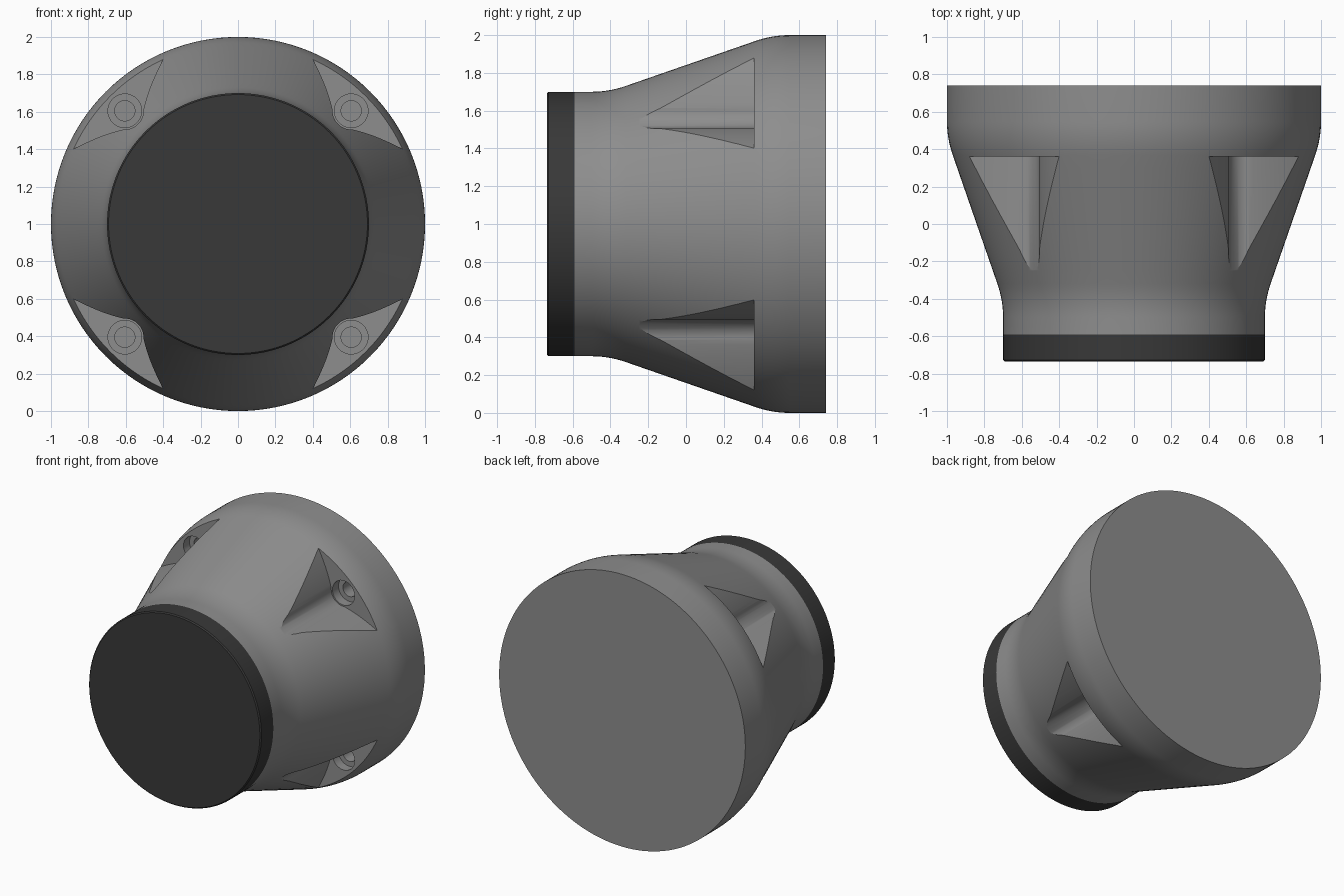
import bpy, bmesh, math

if "Cube" in bpy.data.objects:
    bpy.data.objects.remove(bpy.data.objects["Cube"])

SEG = 128
CZ = 1.0  # height of the axis, which runs along y


def material(name, v):
    m = bpy.data.materials.new(name)
    m.diffuse_color = (v, v, v, 1)
    m.use_nodes = True
    m.node_tree.nodes["Principled BSDF"].inputs["Base Color"].default_value = m.diffuse_color
    return m


def to_object(name, bm, mat=None):
    bmesh.ops.recalc_face_normals(bm, faces=bm.faces)
    me = bpy.data.meshes.new(name)
    bm.to_mesh(me)
    bm.free()
    ob = bpy.data.objects.new(name, me)
    bpy.context.collection.objects.link(ob)
    if mat:
        me.materials.append(mat)
    return ob


def lathe(name, profile, mat):
    """Closed solid from (radius, y) points turned about the y axis."""
    bm = bmesh.new()
    rings = []
    for r, y in profile:
        rings.append([bm.verts.new((r * math.cos(2 * math.pi * i / SEG), y,
                                    CZ + r * math.sin(2 * math.pi * i / SEG)))
                      for i in range(SEG)])
    for a, b in zip(rings, rings[1:]):
        for i in range(SEG):
            j = (i + 1) % SEG
            bm.faces.new((a[i], a[j], b[j], b[i]))
    bm.faces.new(rings[0])
    bm.faces.new(rings[-1])
    return to_object(name, bm, mat)


def four_prisms(name, outline, y0, y1):
    """Extrude a (radial, tangential) outline along y on the four diagonals."""
    bm = bmesh.new()
    for k in range(4):
        a = math.radians(45 + 90 * k)
        c, s = math.cos(a), math.sin(a)
        lo, hi = [[bm.verts.new((u * c - v * s, y, CZ + u * s + v * c))
                   for u, v in outline] for y in (y0, y1)]
        n = len(outline)
        bm.faces.new(lo)
        bm.faces.new(hi)
        for i in range(n):
            j = (i + 1) % n
            bm.faces.new((lo[i], lo[j], hi[j], hi[i]))
    ob = to_object(name, bm)
    ob.hide_render = True
    return ob


def bend(p0, p1, p2, n=8):
    """Quadratic curve used for the soft profile bends."""
    return [tuple((1 - t) ** 2 * a + 2 * t * (1 - t) * b + t * t * c
                  for a, b, c in zip(p0, p1, p2))
            for t in (i / n for i in range(n + 1))]


def circle(u, r, n=40):
    return [(u + r * math.cos(2 * math.pi * i / n),
             r * math.sin(2 * math.pi * i / n)) for i in range(n)]


def cone(y):
    return 0.72 + 0.347 * (y + 0.35)


grey = material("mid grey", 0.27)
dark = material("charcoal", 0.04)

# Tapered body with soft bends at both ends of the cone
yl, yh = -0.408, 0.457
low = bend((0.70, yl - 0.09), (0.70, yl), (cone(yl + 0.09), yl + 0.09))
high = bend((cone(yh - 0.09), yh - 0.09), (1.0, yh), (1.0, yh + 0.09))
mid = [(cone(y), y) for y in (yl + 0.09 + (yh - yl - 0.18) * i / 10 for i in range(1, 10))]
body = lathe("tapered_body", [(0.70, -0.59)] + low + mid + high + [(1.0, 0.74)], grey)

# Corner pockets: round around the screw, flaring outward
arc = [(0.856 - 0.1 * math.cos(math.radians(d)), 0.1 * math.sin(math.radians(d)))
       for d in range(0, 56, 7)]
flare = bend(arc[-1], (0.862, 0.19), (0.912, 0.36), 10)[1:] + [(0.97, 0.56), (1.3, 0.56)]
half = arc + flare
outline = half + [(u, -v) for u, v in reversed(half[1:])]
cutters = [
    four_prisms("pocket_cutter", outline, -0.56, 0.36),
    four_prisms("counterbore_cutter", circle(0.856, 0.09), 0.30, 0.43),
    four_prisms("screw_hole_cutter", circle(0.856, 0.054), 0.31, 0.52),
]
for c in cutters:
    m = body.modifiers.new(c.name, 'BOOLEAN')
    m.operation = 'DIFFERENCE'
    m.solver = 'EXACT'
    m.object = c
dg = bpy.context.evaluated_depsgraph_get()
cut = bpy.data.meshes.new_from_object(body.evaluated_get(dg))
body.modifiers.clear()
body.data = cut
cut.materials.clear()
cut.materials.append(grey)
for p in cut.polygons:
    p.material_index = 0
for c in cutters:
    bpy.data.objects.remove(c)

# Dark front cap with a fine edge bevel
cap = lathe("front_cap", [(0.692, -0.735), (0.70, -0.727), (0.70, -0.59)], dark)

# Smooth curved surfaces, keep the edges sharp
for ob in (body, cap):
    bpy.ops.object.select_all(action='DESELECT')
    ob.select_set(True)
    bpy.context.view_layer.objects.active = ob
    bpy.ops.object.shade_smooth_by_angle(angle=math.radians(25))
